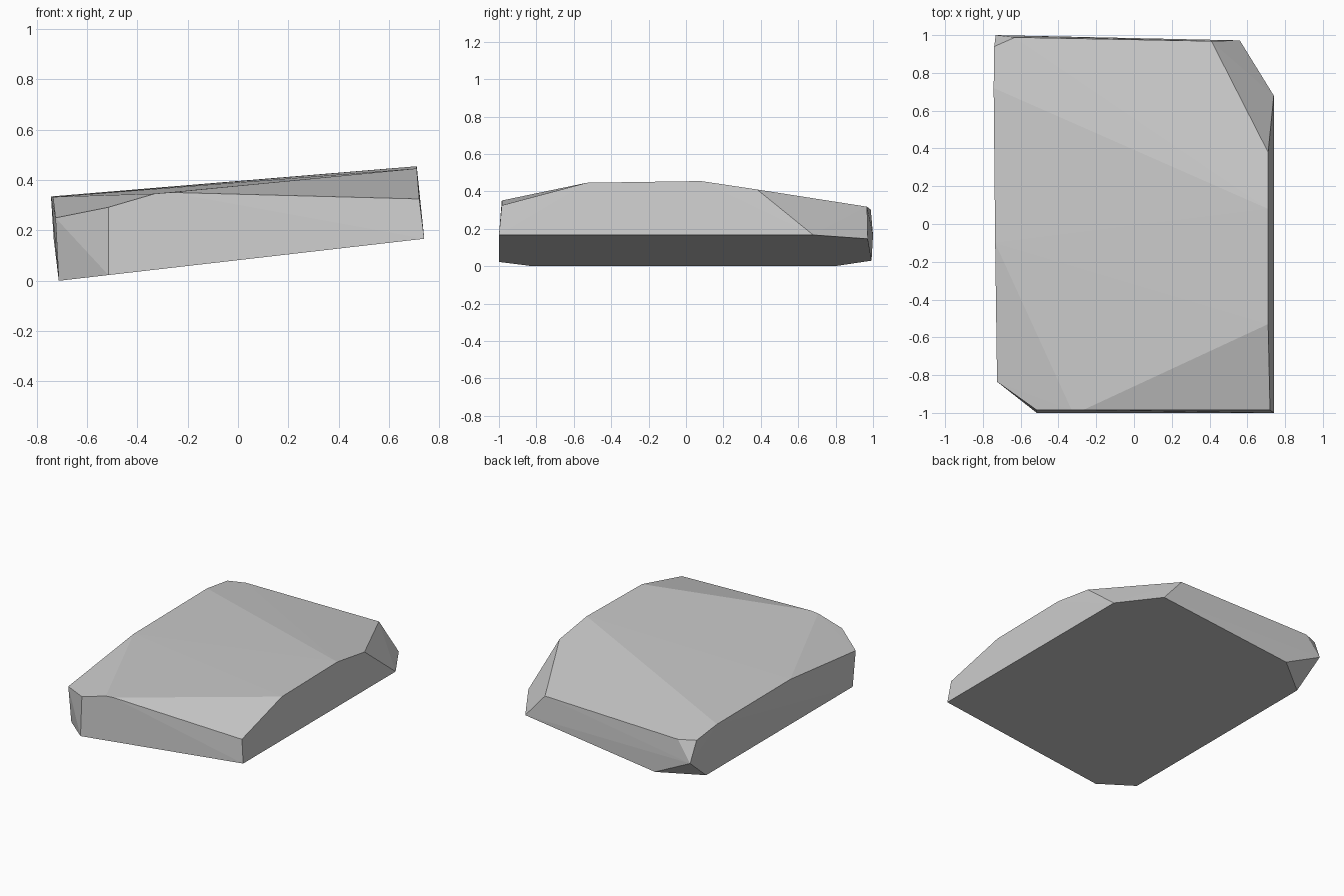
import bpy
import bmesh


def underside(x):
    """Height of the tilted flat underside."""
    return 0.115 * (x + 0.712)


# outline of the tilted underside (x, y)
base = [(-0.712, -0.82), (-0.515, -1.0), (0.74, -1.0), (0.74, 0.68),
        (0.56, 0.972), (-0.455, 0.992), (-0.712, 0.795)]

# corners of the faceted top
top = [(-0.725, -0.835, 0.25), (-0.515, -0.985, 0.292), (-0.33, -0.985, 0.346),
       (-0.27, -0.985, 0.351), (0.72, -0.985, 0.325), (0.71, -0.53, 0.446),
       (0.71, 0.08, 0.455), (0.71, 0.38, 0.41), (0.41, 0.968, 0.318),
       (-0.63, 0.988, 0.302), (-0.74, 0.94, 0.306), (-0.743, 0.72, 0.335),
       (-0.735, -0.1, 0.333)]

# chipped back-left corner
chip = [(-0.732, 1.0, 0.165)]

# rock slab: convex hull of the corners
bm = bmesh.new()
for p in [(x, y, underside(x)) for x, y in base] + top + chip:
    bm.verts.new(p)
bmesh.ops.convex_hull(bm, input=bm.verts[:])
bmesh.ops.dissolve_limit(bm, angle_limit=0.008, verts=bm.verts[:], edges=bm.edges[:])
bmesh.ops.recalc_face_normals(bm, faces=bm.faces[:])
mesh = bpy.data.meshes.new("rock_slab")
bm.to_mesh(mesh)
bm.free()
slab = bpy.data.objects.new("rock_slab", mesh)
bpy.context.collection.objects.link(slab)
